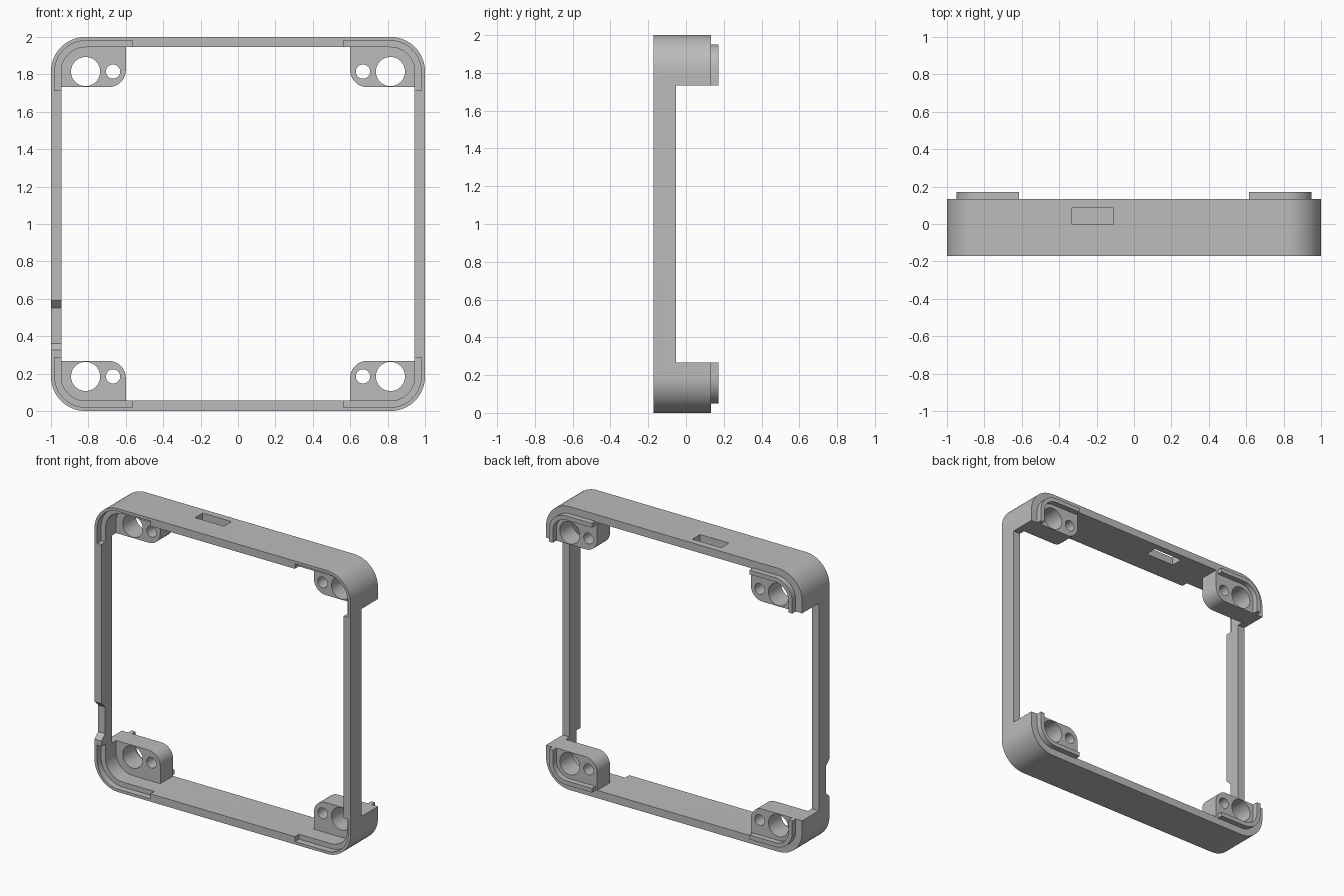
import bpy
import bmesh
from math import sin, cos, pi, radians
from mathutils import Vector

if "Cube" in bpy.data.objects:
    bpy.data.objects.remove(bpy.data.objects["Cube"])

FRONT, BACK, LIP_BACK = -0.172, 0.133, 0.172
RADIUS, WALL = 0.185, 0.055
CORNERS = [("bottom_right", -1, 0), ("bottom_left", 1, 0),
           ("top_right", -1, 1), ("top_left", 1, 1)]

grey = bpy.data.materials.new("plain grey")
grey.use_nodes = True
grey.diffuse_color = (0.5, 0.5, 0.5, 1)
grey.node_tree.nodes["Principled BSDF"].inputs["Base Color"].default_value = (0.5, 0.5, 0.5, 1)


def prism(name, points, start, end, axis="y"):
    """Extrude a flat outline: (x, z) along y, or (y, z) along x."""
    bm = bmesh.new()
    place = (lambda p: (p[0], start, p[1])) if axis == "y" else (lambda p: (start, p[0], p[1]))
    face = bm.faces.new([bm.verts.new(place(p)) for p in points])
    grown = bmesh.ops.extrude_face_region(bm, geom=[face])["geom"]
    move = Vector((0, end - start, 0)) if axis == "y" else Vector((end - start, 0, 0))
    bmesh.ops.translate(bm, vec=move, verts=[g for g in grown if isinstance(g, bmesh.types.BMVert)])
    bmesh.ops.recalc_face_normals(bm, faces=bm.faces)
    mesh = bpy.data.meshes.new(name)
    bm.to_mesh(mesh)
    bm.free()
    mesh.materials.append(grey)
    obj = bpy.data.objects.new(name, mesh)
    bpy.context.collection.objects.link(obj)
    return obj


def box(name, x, y, z):
    return prism(name, [(x[0], z[0]), (x[1], z[0]), (x[1], z[1]), (x[0], z[1])], *y)


def select(obj):
    bpy.ops.object.select_all(action="DESELECT")
    obj.select_set(True)
    bpy.context.view_layer.objects.active = obj


def cut(obj, cutter):
    cutter.hide_render = True
    mod = obj.modifiers.new("cut", "BOOLEAN")
    mod.operation, mod.solver, mod.object = "DIFFERENCE", "EXACT", cutter
    select(obj)
    bpy.ops.object.modifier_apply(modifier=mod.name)
    bpy.data.objects.remove(cutter)


def arc(cx, cy, r, a0, a1, steps=16):
    return [(cx + r * cos(radians(a0 + (a1 - a0) * i / steps)),
             cy + r * sin(radians(a0 + (a1 - a0) * i / steps))) for i in range(steps + 1)]


def corner_arc(inset):
    """Quarter turn, as distances inward from the bottom and side edges."""
    return arc(RADIUS, RADIUS, RADIUS - inset, 270, 180)


def to_corner(points, side, top):
    return [(side * (1 - u), 2 - v if top else v) for u, v in points]


def rounded_square(inset):
    ring = []
    for side, top in ((-1, 0), (-1, 1), (1, 1), (1, 0)):
        part = to_corner(corner_arc(inset), side, top)
        ring += part if (side < 0) != bool(top) else part[::-1]
    return ring


def corner_band(a, b, u_end, v_end):
    """L-shaped strip that follows a corner between two insets."""
    return ([(u_end, a)] + corner_arc(a) + [(a, v_end), (b, v_end)]
            + corner_arc(b)[::-1] + [(u_end, b)])


# Frame with open middle and shallower side walls
frame = prism("frame", rounded_square(0), FRONT, BACK)
cut(frame, prism("opening", rounded_square(WALL), -1, 1))
cut(frame, box("side_cutout", (-2, 2), (-0.053, 1), (0.268, 1.732)))

# Slot through the top wall
cut(frame, box("slot", (-0.335, -0.11), (0, 0.085), (1.8, 2.2)))

# Sloped notch in the front edge of the right wall
notch = [(-0.212, 0.288), (-0.132, 0.362), (-0.132, 0.55), (-0.212, 0.63)]
cut(frame, prism("notch", notch, -1.1, -0.9, "x"))

# Front recesses, mounting blocks and rear lips at each corner
bracket_outline = ([(0.40, WALL)] + corner_arc(WALL) + [(WALL, 0.268)]
                   + arc(0.31, 0.178, 0.09, 90, 0))
parts = [frame]
for label, side, top in CORNERS:
    recess = to_corner(corner_band(0.02, 0.075, 0.436, 0.287), side, top)
    cut(frame, prism("recess", recess, FRONT - 0.1, FRONT + 0.045))

    bracket = prism(label + "_bracket", to_corner(bracket_outline, side, top), -0.01, BACK)
    for u, r in ((0.185, 0.078), (0.332, 0.038)):
        hole = to_corner(arc(u, 0.185, r, 0, 360, 40)[:-1], side, top)
        cut(bracket, prism("hole", hole, -0.5, 0.5))

    lip = prism(label + "_lip", to_corner(corner_band(0.05, 0.08, 0.385, 0.268), side, top),
                BACK - 0.005, LIP_BACK)
    parts += [bracket, lip]

for part in parts:
    select(part)
    bpy.ops.object.shade_smooth_by_angle(angle=radians(30))
